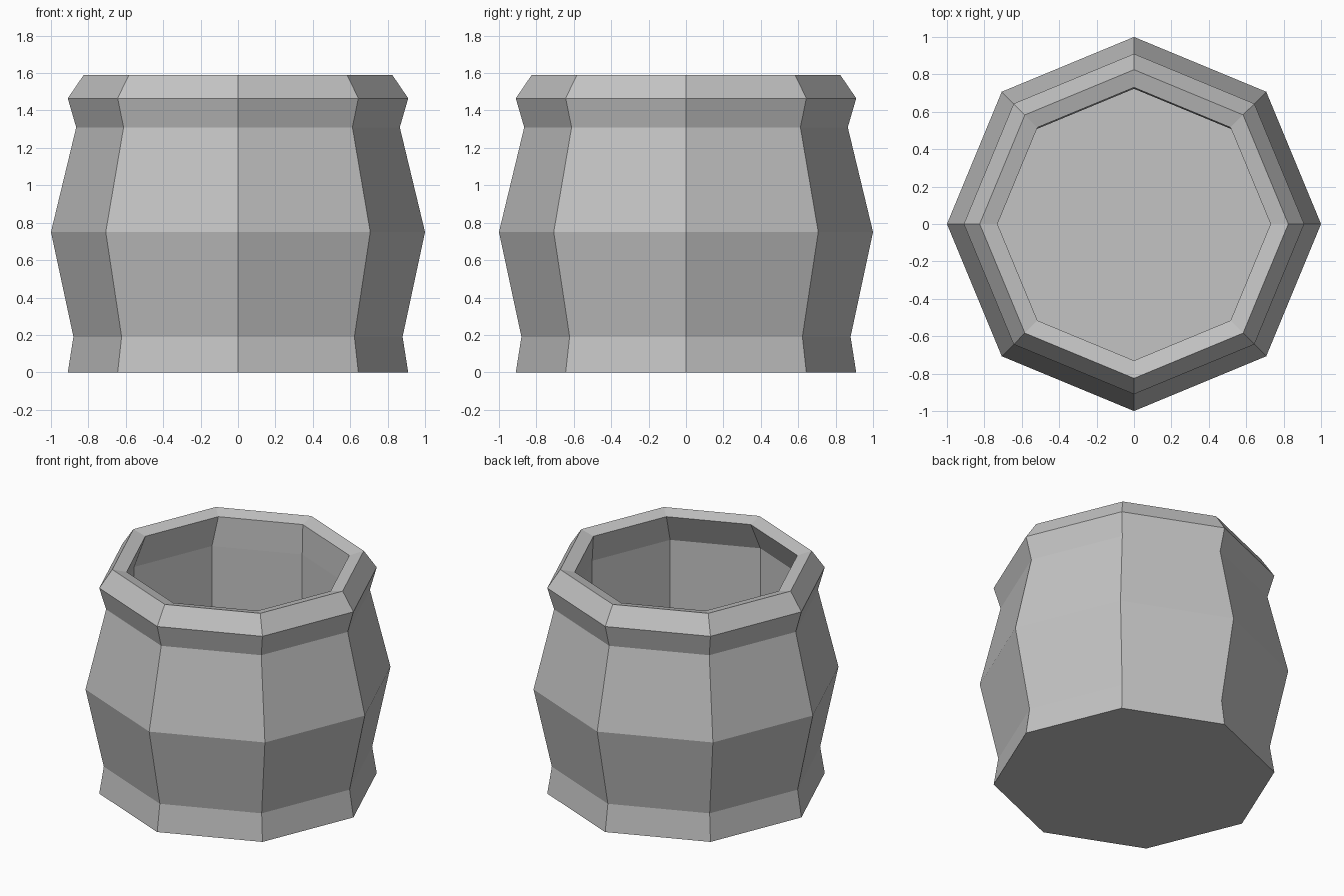
import bpy, bmesh
from math import cos, sin, pi

old = bpy.data.objects.get("Cube")
if old:
    bpy.data.objects.remove(old, do_unlink=True)

SIDES = 8

# One plain grey material
grey = bpy.data.materials.new("plain_grey")
grey.use_nodes = True
colour = (0.55, 0.55, 0.55, 1)
grey.diffuse_color = colour
bsdf = next(n for n in grey.node_tree.nodes if n.type == 'BSDF_PRINCIPLED')
bsdf.inputs["Base Color"].default_value = colour
bsdf.inputs["Roughness"].default_value = 0.8

# Rings as (radius, height, y offset): outside upward, over the rim, down the cavity
outside = [(0.91, 0, 0), (0.88, 0.19, 0), (1, 0.75, 0),
           (0.865, 1.31, 0), (0.91, 1.465, 0), (0.825, 1.59, 0)]
cavity = [(0.73, 1.565, 0), (0.78, 1.355, -0.057), (0.78, 0.15, -0.057)]


def add_ring(bm, radius, height, shift):
    angles = [2 * pi * i / SIDES for i in range(SIDES)]
    return [bm.verts.new((radius * cos(a), radius * sin(a) + shift, height))
            for a in angles]


# Hollow barrel-shaped pot
bm = bmesh.new()
rings = [add_ring(bm, *ring) for ring in outside + cavity]
for low, high in zip(rings, rings[1:]):
    for i in range(SIDES):
        j = (i + 1) % SIDES
        bm.faces.new((low[i], low[j], high[j], high[i]))

# Underside and cavity floor
bm.faces.new(rings[0][::-1])
bm.faces.new(rings[-1])

mesh = bpy.data.meshes.new("barrel_pot")
bm.to_mesh(mesh)
bm.free()
mesh.materials.append(grey)
pot = bpy.data.objects.new("barrel_pot", mesh)
bpy.context.scene.collection.objects.link(pot)
